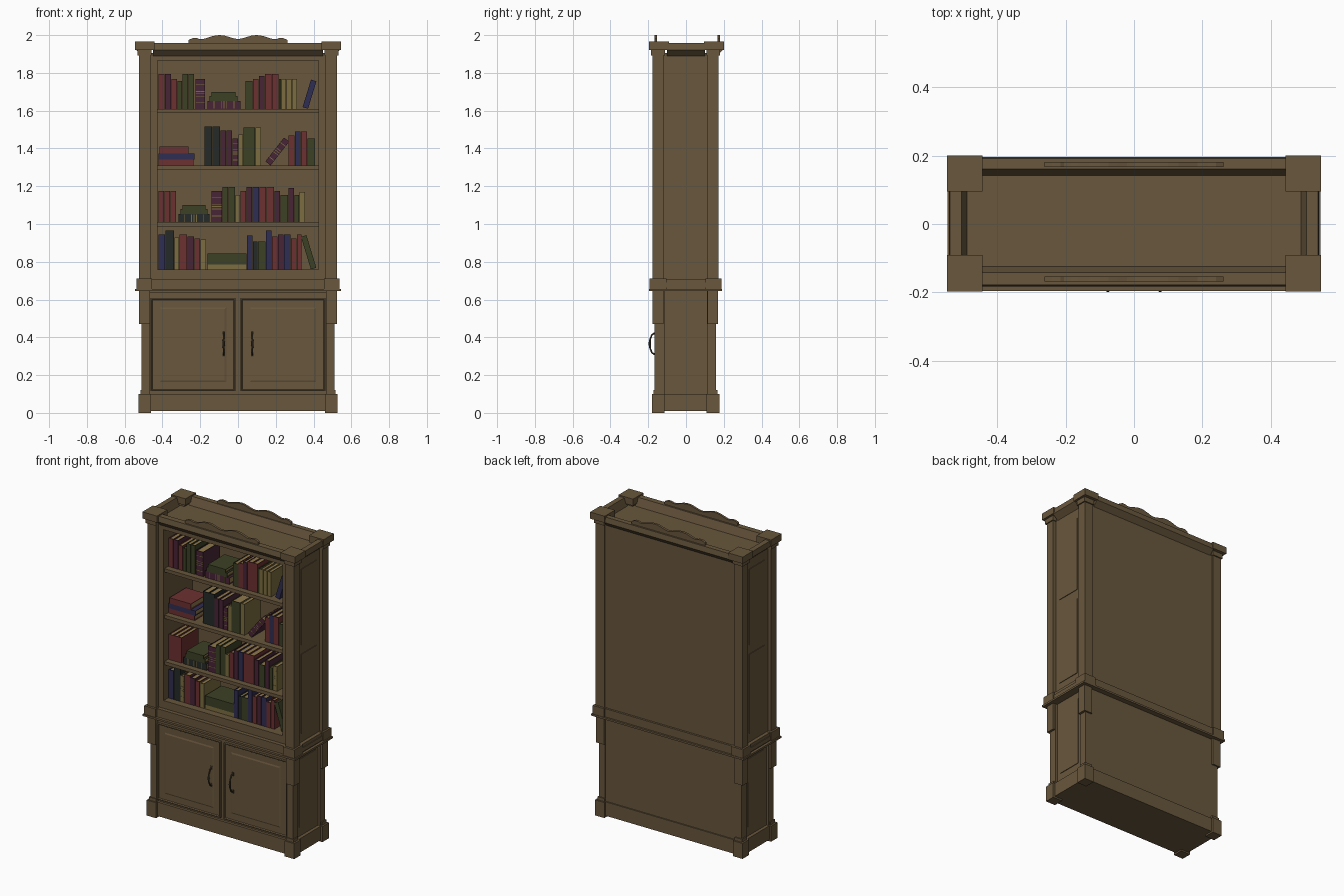
import bpy, bmesh, math
from mathutils import Matrix, Vector

if "Cube" in bpy.data.objects:
    bpy.data.objects.remove(bpy.data.objects["Cube"])

def mat(name, r, g, b):
    m = bpy.data.materials.new(name)
    m.diffuse_color = (r, g, b, 1)
    m.use_nodes = True
    m.node_tree.nodes["Principled BSDF"].inputs["Base Color"].default_value = m.diffuse_color
    return m

WOOD = mat("walnut_wood", 0.14, 0.095, 0.046)
BRONZE = mat("dark_bronze", 0.06, 0.045, 0.025)
PAGES = mat("aged_paper", 0.27, 0.19, 0.075)
COVERS = {
    "R": mat("red_cloth", 0.15, 0.03, 0.03),
    "P": mat("plum_cloth", 0.065, 0.018, 0.035),
    "N": mat("navy_cloth", 0.028, 0.026, 0.085),
    "G": mat("green_cloth", 0.045, 0.052, 0.018),
    "D": mat("dark_cloth", 0.018, 0.023, 0.022),
    "O": mat("ochre_cloth", 0.2, 0.15, 0.05),
}

def finish(name, bm, mats):
    bmesh.ops.recalc_face_normals(bm, faces=bm.faces)
    me = bpy.data.meshes.new(name)
    bm.to_mesh(me)
    bm.free()
    for m in mats:
        me.materials.append(m)
    ob = bpy.data.objects.new(name, me)
    bpy.context.collection.objects.link(ob)
    return ob

def add_box(bm, x0, x1, y0, y1, z0, z1, mi=0):
    c = Vector(((x0 + x1) / 2, (y0 + y1) / 2, (z0 + z1) / 2))
    m = Matrix.Translation(c) @ Matrix.Diagonal((x1 - x0, y1 - y0, z1 - z0, 1))
    for v in bmesh.ops.create_cube(bm, size=1, matrix=m)["verts"]:
        for f in v.link_faces:
            f.material_index = mi

def box(name, x0, x1, y0, y1, z0, z1, m=WOOD):
    bm = bmesh.new()
    add_box(bm, x0, x1, y0, y1, z0, z1)
    return finish(name, bm, [m])

def corners(name, x0, x1, front, back, z0, z1):
    """Same block on all four corners."""
    for sx, side in ((-1, "left"), (1, "right")):
        xs = sorted((sx * x0, sx * x1))
        for ys, end in ((front, "front"), (back, "back")):
            box(f"{name}_{end}_{side}", *xs, *ys, z0, z1)

def prism(name, pts, along, a0, a1):
    """Extrude a profile: along x the points are (y, z), along y they are (x, z)."""
    bm = bmesh.new()
    place = (lambda p, a: (a, p[0], p[1])) if along == "x" else (lambda p, a: (p[0], a, p[1]))
    f = bm.faces.new([bm.verts.new(place(p, a0)) for p in pts])
    r = bmesh.ops.extrude_face_region(bm, geom=[f])
    d = Vector(place((0, 0), a1 - a0))
    bmesh.ops.translate(bm, vec=d, verts=[v for v in r["geom"] if isinstance(v, bmesh.types.BMVert)])
    return finish(name, bm, [WOOD])

# Plinth
corners("plinth_block", 0.46, 0.528, (-0.18, -0.114), (0.108, 0.177), 0, 0.10)
corners("plinth_step", 0.465, 0.517, (-0.172, -0.125), (0.118, 0.167), 0.10, 0.12)
box("plinth", -0.516, 0.516, -0.167, 0.164, 0.01, 0.10)

# Lower cabinet
box("lower_cabinet", -0.495, 0.495, -0.15, 0.156, 0.10, 0.65)
corners("lower_pilaster", 0.466, 0.51, (-0.167, -0.115), (0.11, 0.16), 0.10, 0.645)
corners("corbel", 0.466, 0.525, (-0.177, -0.118), (0.114, 0.17), 0.47, 0.645)
box("frieze_rail", -0.466, 0.466, -0.163, -0.14, 0.635, 0.65)

# Doors with stepped panels
for s, side in ((-1, "left"), (1, "right")):
    bm = bmesh.new()
    xs = sorted((s * 0.013, s * 0.463))
    add_box(bm, *xs, -0.165, -0.14, 0.115, 0.607)
    bm.normal_update()
    face = min(bm.faces, key=lambda f: f.calc_center_median().y)
    for thick, depth in ((0.008, 0), (0.006, -0.007), (0.055, 0), (0.012, 0.003)):
        bmesh.ops.inset_region(bm, faces=[face], thickness=thick, depth=depth)
    finish(f"door_{side}", bm, [WOOD])
    # Bow handle
    cu = bpy.data.curves.new(f"handle_{side}", "CURVE")
    cu.dimensions = "3D"
    cu.bevel_depth, cu.bevel_resolution, cu.use_fill_caps = 0.005, 2, True
    pts = [(-0.158, 0.305), (-0.18, 0.318), (-0.189, 0.34), (-0.192, 0.366),
           (-0.189, 0.392), (-0.18, 0.414), (-0.158, 0.427)]
    sp = cu.splines.new("POLY")
    sp.points.add(len(pts) - 1)
    for i, (p, q) in enumerate(zip(sp.points, pts)):
        p.co = (s * 0.076, q[0], q[1], 1)
        p.radius = 1.4 if i == 3 else 0.9
    cu.materials.append(BRONZE)
    ob = bpy.data.objects.new(f"handle_{side}", cu)
    bpy.context.collection.objects.link(ob)
    bpy.context.view_layer.objects.active = ob
    ob.select_set(True)
    bpy.ops.object.convert(target="MESH")
    bpy.ops.object.shade_smooth_by_angle()
    ob.select_set(False)
    for z in (0.31, 0.422):
        box(f"handle_plate_{side}", s * 0.076 - 0.007, s * 0.076 + 0.007, -0.164, -0.157, z - 0.012, z + 0.012, BRONZE)

# Waist moulding
box("waist_ledge", -0.545, 0.545, -0.196, 0.19, 0.645, 0.657)
box("waist_rail", -0.528, 0.528, -0.178, 0.178, 0.657, 0.71)
corners("waist_block", 0.455, 0.537, (-0.192, -0.103), (0.103, 0.187), 0.657, 0.712)

# Upper carcass: sides, back, floor, head and shelves
for s, side in ((-1, "left"), (1, "right")):
    box(f"upper_side_{side}", *sorted((s * 0.425, s * 0.505)), -0.153, 0.165, 0.71, 1.90)
    # Raised plates on the sides
    for nm, y0, y1, z0, z1 in (("upper", -0.08, 0.08, 1.34, 1.83), ("middle", -0.08, 0.08, 0.77, 1.28)):
        box(f"side_panel_{nm}_{side}", *sorted((s * 0.50, s * 0.509)), y0, y1, z0, z1)
    box(f"side_panel_lower_{side}", *sorted((s * 0.49, s * 0.499)), -0.085, 0.08, 0.16, 0.60)
    box(f"waist_strip_{side}", *sorted((s * 0.52, s * 0.533)), -0.103, 0.103, 0.663, 0.69)
box("upper_back", -0.505, 0.505, 0.14, 0.165, 0.71, 1.90)
box("upper_floor", -0.426, 0.426, -0.153, 0.15, 0.70, 0.76)
box("upper_head", -0.505, 0.505, -0.153, 0.165, 1.865, 1.905)
SHELVES = [1.61, 1.31, 1.01, 0.76]
for z in SHELVES[:3]:
    box("shelf", -0.426, 0.426, -0.145, 0.15, z - 0.022, z)
corners("upper_pilaster", 0.463, 0.525, (-0.177, -0.118), (0.114, 0.173), 0.71, 1.92)
corners("capital", 0.459, 0.532, (-0.184, -0.112), (0.108, 0.18), 1.892, 1.922)

# Crown: corner blocks and sloped rails round a sunken top
corners("crown_block", 0.442, 0.546, (-0.197, -0.09), (0.095, 0.2), 1.922, 1.965)
prism("crown_front", [(-0.178, 1.957), (-0.183, 1.922), (-0.153, 1.89), (-0.123, 1.90), (-0.142, 1.957)], "x", -0.45, 0.45)
prism("crown_back", [(0.192, 1.957), (0.196, 1.922), (0.165, 1.89), (0.14, 1.90), (0.16, 1.957)], "x", -0.45, 0.45)
for s, side in ((-1, "left"), (1, "right")):
    pts = [(0.538, 1.957), (0.541, 1.922), (0.505, 1.89), (0.487, 1.90), (0.504, 1.957)]
    prism(f"crown_{side}", [(s * x, z) for x, z in pts], "y", -0.1, 0.1)

# Scalloped crests, front and back
half = [(0.0, 1.979), (0.02, 1.982), (0.05, 1.991), (0.075, 1.998), (0.1, 2.0), (0.13, 1.996),
        (0.165, 1.985), (0.185, 1.979), (0.205, 1.979), (0.215, 1.984), (0.24, 1.984), (0.262, 1.974)]
outline = [(0.262, 1.945), (-0.262, 1.945)] + [(-x, z) for x, z in half[::-1]] + half[1:]
for y, end in ((-0.168, "front"), (0.166, "back")):
    prism(f"crest_{end}", outline, "y", y, y + 0.015)

# Books: covers, spine and page block, spine towards the front
PX = 189.0
def book(x, z, w, h, colour, tilt=0, bands=False, d=0.17):
    bm = bmesh.new()
    t = 0.003
    add_box(bm, 0, t, 0, d, 0, h)
    add_box(bm, w - t, w, 0, d, 0, h)
    add_box(bm, t, w - t, 0, t, 0, h)
    add_box(bm, t, w - t, t, d - 0.004, 0.004, h - 0.005, 1)
    if bands:
        for k in (0.2, 0.42, 0.5, 0.58, 0.8):
            add_box(bm, 0.001, w - 0.001, -0.001, t, k * h - 0.002, k * h + 0.002, 2)
    a = math.radians(tilt)
    bm.transform(Matrix.Translation((x, -0.107, z + w * max(0, math.sin(a)))) @ Matrix.Rotation(a, 4, "Y"))
    finish("book", bm, [COVERS[colour], PAGES, COVERS["O"]])

def row(z, start, colours, widths, heights):
    """Upright books, sizes in grid pixels; lower case means gilt bands."""
    x = (start - 238.5) / PX
    for c, w, h in zip(colours, widths, heights):
        book(x, z, (w - 0.4) / PX, h / PX, c.upper(), bands=c.islower())
        x += w / PX

def stack(z, colours, starts, lengths, thick):
    for c, s, l, t in zip(colours, starts, lengths, thick):
        book((s - 238.5) / PX, z, t / PX, l / PX, c.upper(), 90, c.islower())
        z += t / PX

z1, z2, z3, z4 = SHELVES
# Top shelf
row(z1, 159, "RPRGGG", [6.5, 6.5, 6, 5, 6, 6], [35, 35, 30, 28, 35, 35])
row(z1, 196, "p", [10], [30])
stack(z1, "pGG", [208, 210, 212], [33, 28, 24], [8, 5, 4])
row(z1, 246, "GRPRRGOOO", [7.5, 6, 6, 7, 7, 2.5, 5, 5.5, 5.5], [28, 30, 33, 35, 35, 30, 30, 30, 30])
book(0.342, z1, 0.03, 0.152, "N", 17)
# Second shelf
stack(z2, "RNR", [159, 159, 160], [35, 36, 29], [6, 6, 7])
row(z2, 205, "DDPPpOGO", [8, 8, 6, 6, 6, 5, 12, 6], [39, 39, 35, 35, 27, 31, 38, 38])
book(0.145, z2, 0.035, 0.16, "p".upper(), 38, True)
row(z2, 289, "RNRG", [6.5, 6, 6.5, 8], [30, 34, 34, 27])
# Third shelf
row(z3, 159, "RRR", [6, 6, 6], [31, 31, 31])
stack(z3, "dGG", [179, 181, 183], [31, 27, 23], [8, 5, 4])
row(z3, 212, "pGGOR", [11, 6, 7, 5, 6], [31, 35, 35, 27, 31])
row(z3, 247, "PNRRPGPGo", [6, 7, 7, 8, 6, 8, 6, 5, 6], [35, 35, 35, 35, 31, 27, 34, 27, 30])
# Bottom shelf
row(z4, 159, "NDoRPRO", [7, 9, 5, 8, 7, 6, 6], [35, 39, 32, 35, 33, 31, 30])
stack(z4, "OG", [208, 208], [39, 39], [5, 11])
row(z4, 247.3, "NDGNRPNRR", [6, 5, 8, 6, 6, 6, 7, 6, 5], [34, 28, 28, 39, 33, 35, 35, 31, 35])
book(0.386, z4, 0.03, 0.18, "G", -17)
